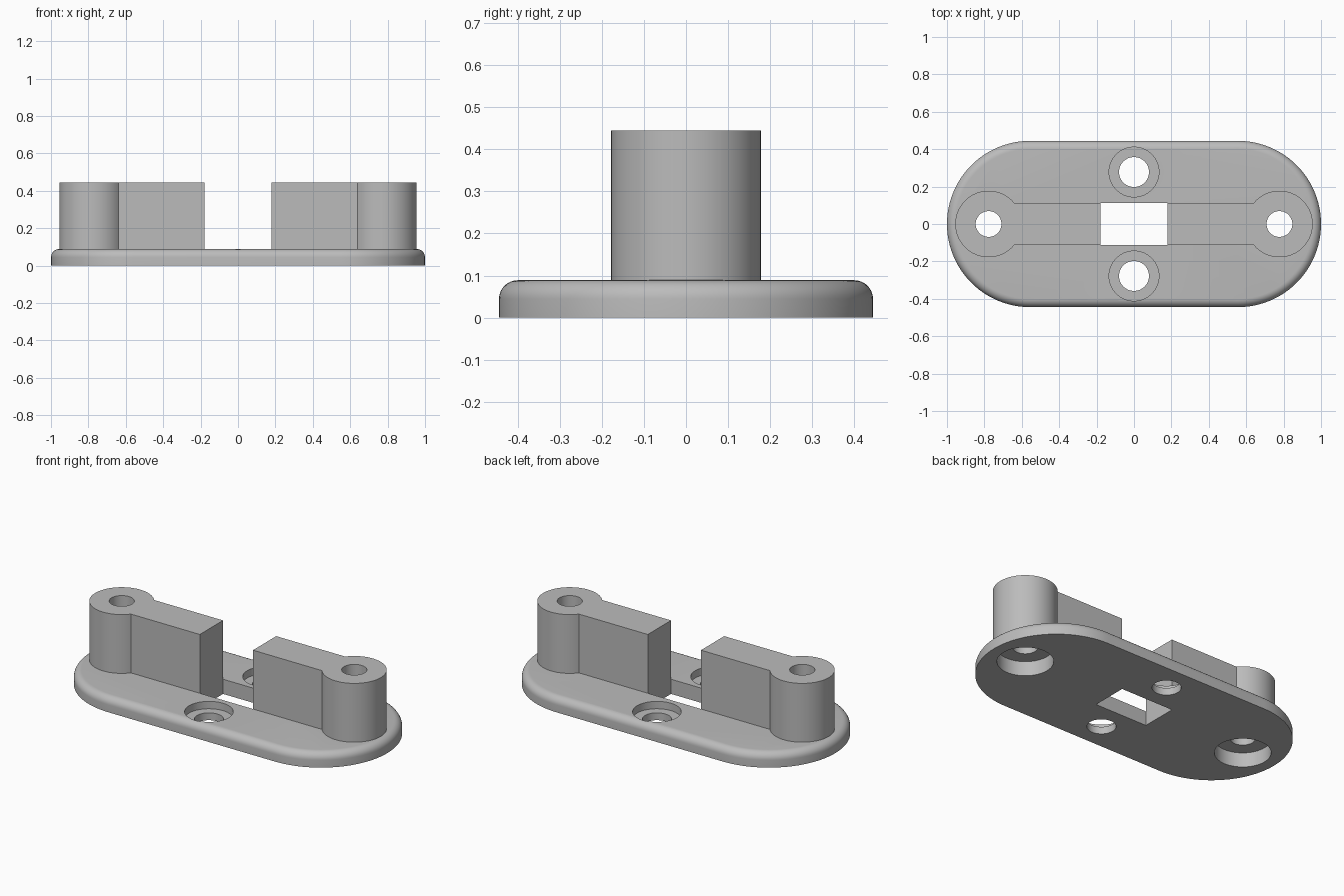
import bpy, bmesh
from math import pi, sin, cos, asin

MM = 2 / 90                       # the plate is 90 units long
PLATE_H, TOP_H = 4 * MM, 20 * MM
POST_X, POST_R, BAR_Y = 35 * MM, 8 * MM, 5 * MM

if "Cube" in bpy.data.objects:
    bpy.data.objects.remove(bpy.data.objects["Cube"])

grey = bpy.data.materials.new("light grey")
grey.use_nodes = True
grey.diffuse_color = (0.5, 0.5, 0.5, 1)
grey.node_tree.nodes["Principled BSDF"].inputs["Base Color"].default_value = (0.5, 0.5, 0.5, 1)


def arc(cx, radius, start, end, steps):
    return [(cx + radius * cos(start + (end - start) * i / steps),
             radius * sin(start + (end - start) * i / steps)) for i in range(steps + 1)]


def prism(name, outline, z0, z1, round_top=0):
    """Extrude a counter-clockwise outline, optionally rounding its top rim."""
    bm = bmesh.new()
    bottom = bm.faces.new([bm.verts.new((x, y, z0)) for x, y in outline])
    ext = bmesh.ops.extrude_face_region(bm, geom=[bottom], use_keep_orig=True)["geom"]
    for v in ext:
        if isinstance(v, bmesh.types.BMVert):
            v.co.z = z1
    bmesh.ops.recalc_face_normals(bm, faces=bm.faces)
    if round_top:
        rim = [e for e in bm.edges if all(v.co.z > z1 - 1e-5 for v in e.verts)]
        bmesh.ops.bevel(bm, geom=rim, offset=round_top, segments=8, profile=0.5, affect='EDGES')
    mesh = bpy.data.meshes.new(name)
    bm.to_mesh(mesh)
    bm.free()
    mesh.materials.append(grey)
    obj = bpy.data.objects.new(name, mesh)
    bpy.context.collection.objects.link(obj)
    return obj


def cut(obj, outline, z0, z1, x=0, y=0):
    """Subtract an extruded outline from the object."""
    cutter = prism("cutter", [(px + x, py + y) for px, py in outline], z0, z1)
    mod = obj.modifiers.new("cut", 'BOOLEAN')
    mod.operation, mod.solver, mod.object = 'DIFFERENCE', 'EXACT', cutter
    bpy.context.view_layer.objects.active = obj
    bpy.ops.object.modifier_apply(modifier=mod.name)
    bpy.data.objects.remove(cutter)


def circle(radius, steps=64):
    return arc(0, radius, 0, 2 * pi, steps)[:-1]


def smooth(obj):
    bpy.ops.object.select_all(action='DESELECT')
    obj.select_set(True)
    bpy.context.view_layer.objects.active = obj
    bpy.ops.object.shade_smooth_by_angle(angle=pi / 6)


# Stadium-shaped base plate with a rounded top rim
end_r = 20 * MM
outline = arc(25 * MM, end_r, -pi / 2, pi / 2, 48) + arc(-25 * MM, end_r, pi / 2, 1.5 * pi, 48)
plate = prism("base_plate", outline, 0, PLATE_H, round_top=2 * MM)

# Central rectangular slot
slot_x = 8 * MM
cut(plate, [(-slot_x, -BAR_Y), (slot_x, -BAR_Y), (slot_x, BAR_Y), (-slot_x, BAR_Y)], -0.1, 0.2)

for side in (-1, 1):
    # Counterbored screw holes, front and back
    cut(plate, circle(3.6 * MM), -0.1, 0.2, y=side * 12.5 * MM)
    cut(plate, circle(6 * MM), 2 * MM, 0.2, y=side * 12.5 * MM)
    # Wide recesses under the posts
    cut(plate, circle(7 * MM), -0.1, 0.2, x=side * POST_X)
smooth(plate)

# Round posts, each with a bar reaching towards the slot
a = asin(BAR_Y / POST_R)
for name, side in (("right_post", -1), ("left_post", 1)):
    profile = arc(POST_X, POST_R, a - pi, pi - a, 64) + [(slot_x, BAR_Y), (slot_x, -BAR_Y)]
    post = prism(name, [(side * x, y) for x, y in profile], PLATE_H, TOP_H)
    cut(post, circle(3.1 * MM), 0, 0.6, x=side * POST_X)
    smooth(post)
